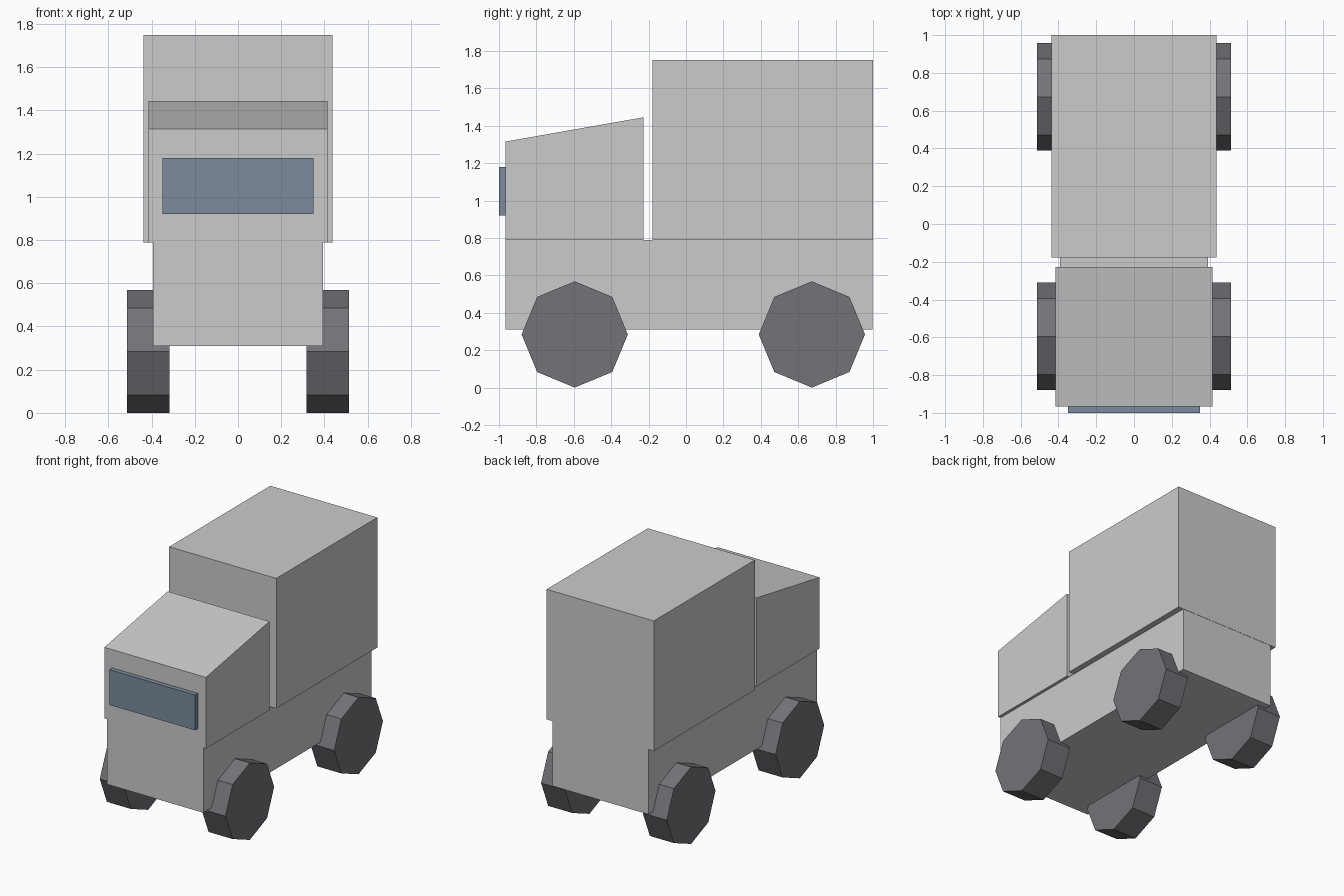
import bpy, math

if "Cube" in bpy.data.objects:
    bpy.data.objects.remove(bpy.data.objects["Cube"])


def material(name, color):
    mat = bpy.data.materials.new(name)
    mat.diffuse_color = (*color, 1)
    mat.use_nodes = True
    mat.node_tree.nodes["Principled BSDF"].inputs["Base Color"].default_value = mat.diffuse_color
    return mat


def extrude_profile(name, profile, half_width, mat=None):
    """Solid from a (y, z) side profile, extruded symmetrically along x."""
    n = len(profile)
    verts = [(x, y, z) for x in (-half_width, half_width) for y, z in profile]
    faces = [tuple(reversed(range(n))), tuple(range(n, 2 * n))]
    faces += [(i, (i + 1) % n, n + (i + 1) % n, n + i) for i in range(n)]
    mesh = bpy.data.meshes.new(name)
    mesh.from_pydata(verts, [], faces)
    obj = bpy.data.objects.new(name, mesh)
    bpy.context.collection.objects.link(obj)
    if mat:
        mesh.materials.append(mat)
    return obj


def box(name, half_width, y0, y1, z0, z1, mat=None):
    return extrude_profile(name, [(y0, z0), (y1, z0), (y1, z1), (y0, z1)], half_width, mat)


rubber = material("rubber", (0.17, 0.17, 0.19))
glass = material("glass", (0.20, 0.26, 0.34))

# Body
box("chassis", 0.393, -0.966, 0.998, 0.31, 0.79)
box("cargo_box", 0.437, -0.178, 1.0, 0.79, 1.75)

# Cab with sloping roof, and its windscreen
extrude_profile("cab", [(-0.966, 0.79), (-0.227, 0.79), (-0.227, 1.445), (-0.966, 1.315)], 0.415)
box("windscreen", 0.35, -1.0, -0.96, 0.92, 1.18, glass)

# Eight-sided wheels, a vertex pointing straight up
radius = 0.284
wheel_profile = [(radius * math.cos(i * math.pi / 4), radius * math.sin(i * math.pi / 4)) for i in range(8)]
for end, y in (("front", -0.595), ("rear", 0.673)):
    for side, x in (("left", 0.415), ("right", -0.415)):
        wheel = extrude_profile(f"{end}_{side}_wheel", wheel_profile, 0.098, rubber)
        wheel.location = (x, y, radius)
